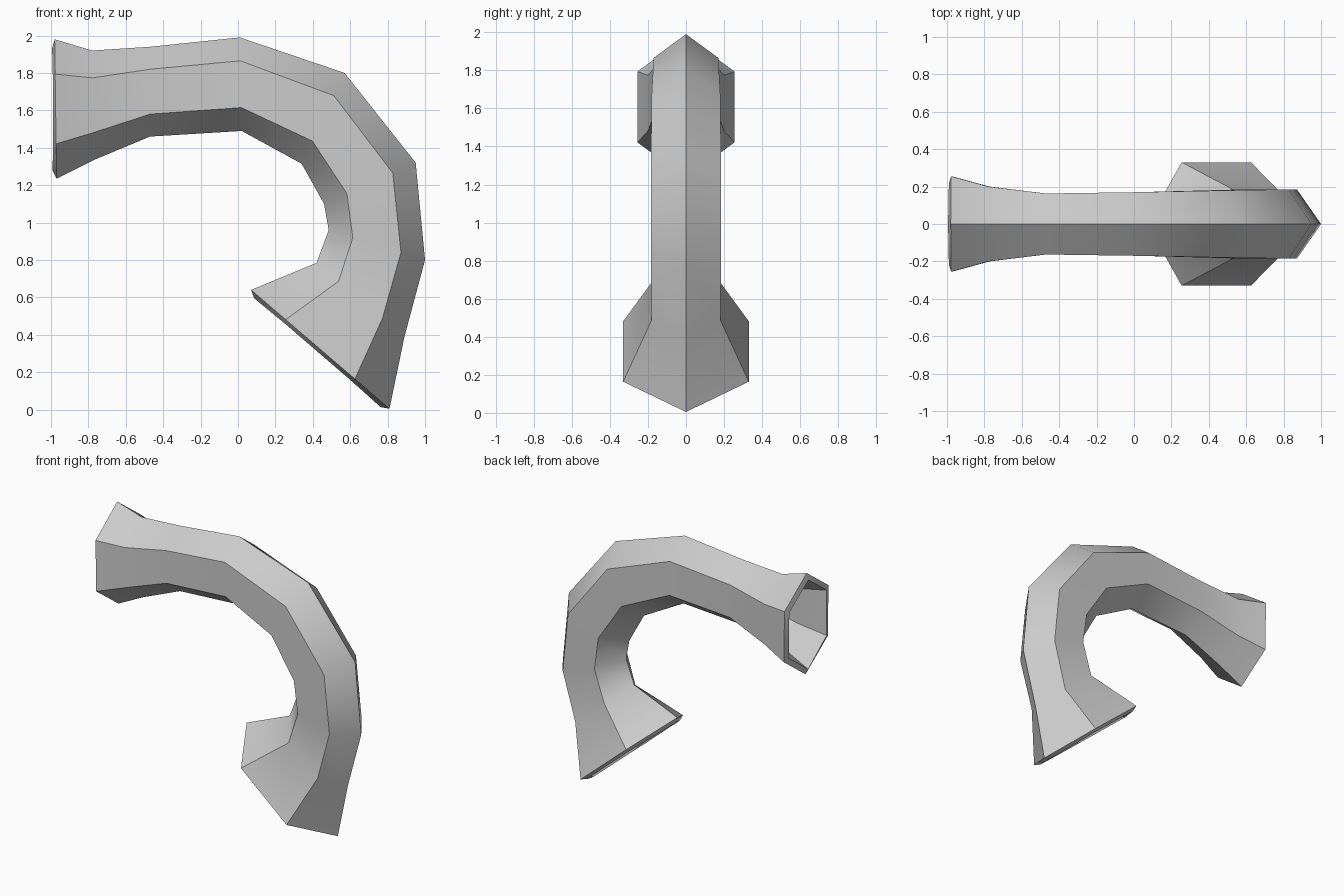
import bpy, bmesh
from mathutils import Vector

if "Cube" in bpy.data.objects:
    bpy.data.objects.remove(bpy.data.objects["Cube"])

# Each station: outer ridge (x, z), inner ridge (x, z), half width
STATIONS = [
    (-0.98, 1.98, -0.97, 1.235, 0.255),
    (-0.78, 1.92, -0.77, 1.335, 0.20),
    (-0.47, 1.94, -0.47, 1.46, 0.163),
    (0.01, 1.99, 0.02, 1.49, 0.17),
    (0.57, 1.80, 0.34, 1.315, 0.18),
    (0.95, 1.32, 0.46, 1.10, 0.185),
    (1.00, 0.80, 0.485, 0.96, 0.185),
    (0.89, 0.39, 0.42, 0.785, 0.18),
    (0.81, 0.005, 0.07, 0.64, 0.33),
]
# Hexagon: fraction from outer to inner ridge, side sign
HEX = [(0, 0), (0.25, 1), (0.75, 1), (1, 0), (0.75, -1), (0.25, -1)]

# Bent hexagonal tube, flared at both ends
bm = bmesh.new()
rings = []
for ox, oz, ix, iz, w in STATIONS:
    outer, inner = Vector((ox, 0, oz)), Vector((ix, 0, iz))
    rings.append([bm.verts.new(outer.lerp(inner, t) + Vector((0, s * w, 0)))
                  for t, s in HEX])
for a, b in zip(rings, rings[1:]):
    for i in range(6):
        j = (i + 1) % 6
        bm.faces.new((a[i], a[j], b[j], b[i]))
# Point the walls outward
bm.normal_update()
top = max(bm.faces, key=lambda f: f.calc_center_median().z)
if top.normal.z < 0:
    bmesh.ops.reverse_faces(bm, faces=bm.faces[:])
mesh = bpy.data.meshes.new("bent_pipe")
bm.to_mesh(mesh)
bm.free()
pipe = bpy.data.objects.new("bent_pipe", mesh)
bpy.context.collection.objects.link(pipe)

# Wall thickness with open ends
wall = pipe.modifiers.new("wall", 'SOLIDIFY')
wall.thickness = 0.04
wall.offset = -1
wall.use_even_offset = True
bpy.context.view_layer.objects.active = pipe
pipe.select_set(True)
bpy.ops.object.modifier_apply(modifier="wall")

# Smooth along the bend, crisp along the hexagon edges
bpy.ops.object.shade_smooth_by_angle(angle=0.78)
